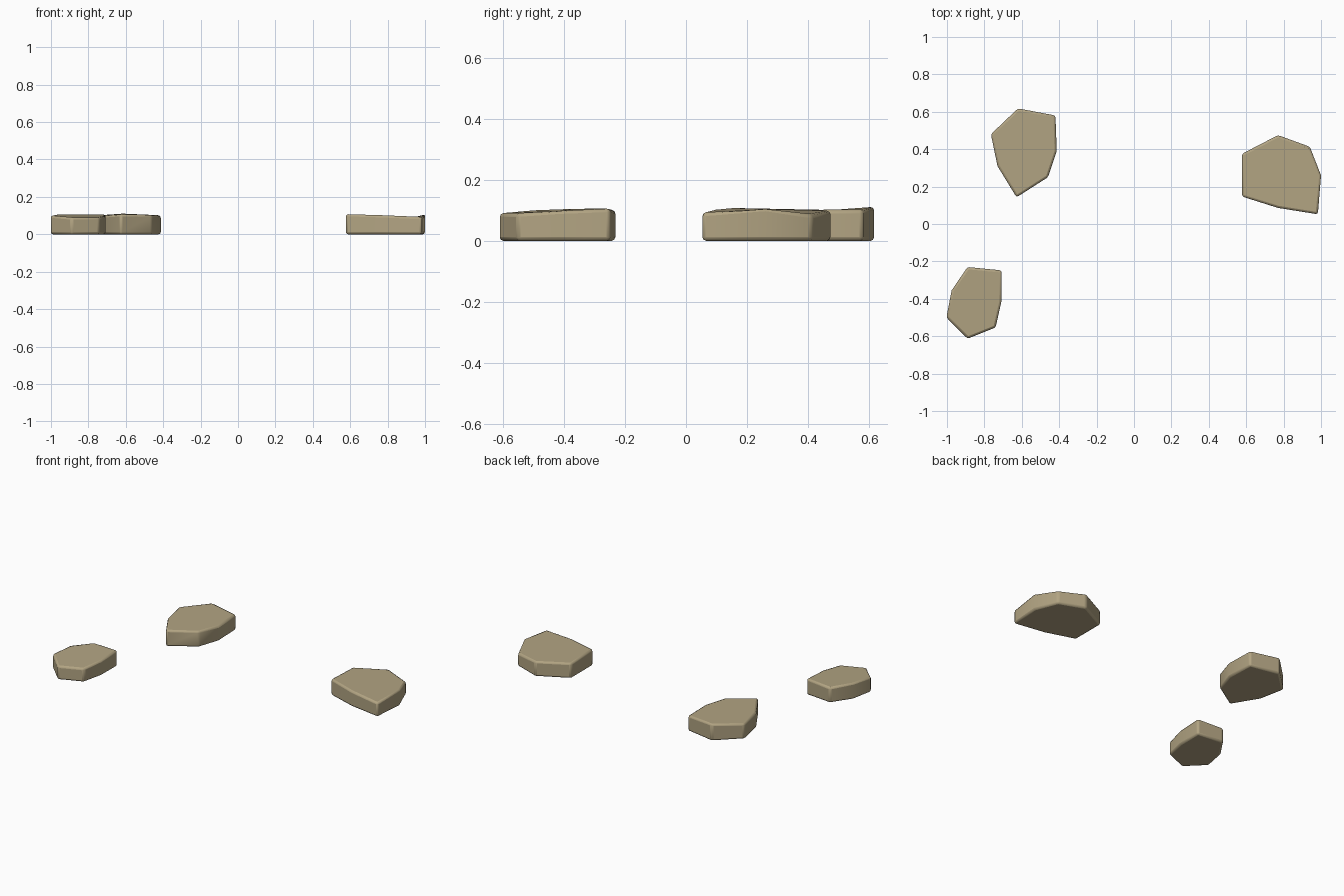
import bpy, bmesh, math

if "Cube" in bpy.data.objects:
    bpy.data.objects.remove(bpy.data.objects["Cube"])

# single sandy stone colour
mat = bpy.data.materials.new("sandy_stone")
mat.diffuse_color = (0.445, 0.371, 0.225, 1)
mat.use_nodes = True
mat.node_tree.nodes["Principled BSDF"].inputs["Base Color"].default_value = mat.diffuse_color


def flat_stone(name, outline):
    """Slab from a clockwise outline of (x, y, top height), with softened edges."""
    bm = bmesh.new()
    top = [bm.verts.new(p) for p in outline]
    bottom = [bm.verts.new((x, y, 0)) for x, y, _ in outline]
    bm.faces.new(top)
    bm.faces.new(bottom[::-1])
    n = len(outline)
    for i in range(n):
        j = (i + 1) % n
        bm.faces.new((top[i], bottom[i], bottom[j], top[j]))
    bmesh.ops.recalc_face_normals(bm, faces=bm.faces[:])
    me = bpy.data.meshes.new(name)
    bm.to_mesh(me)
    bm.free()
    me.materials.append(mat)
    ob = bpy.data.objects.new(name, me)
    bpy.context.collection.objects.link(ob)
    bpy.ops.object.select_all(action='DESELECT')
    ob.select_set(True)
    bpy.context.view_layer.objects.active = ob
    bpy.ops.object.shade_smooth_by_angle(angle=math.radians(40))
    # worn edges
    bev = ob.modifiers.new("worn_edges", 'BEVEL')
    bev.width = 0.012
    bev.segments = 2
    bev.limit_method = 'ANGLE'
    bev.angle_limit = math.radians(30)


# back left stone
flat_stone("back_left_stone", [
    (-0.62, 0.618, 0.112), (-0.42, 0.58, 0.102), (-0.413, 0.39, 0.1),
    (-0.46, 0.25, 0.104), (-0.628, 0.143, 0.108), (-0.73, 0.31, 0.1),
    (-0.765, 0.48, 0.1)])

# right stone
flat_stone("right_stone", [
    (0.577, 0.375, 0.1), (0.77, 0.475, 0.1), (0.94, 0.413, 0.085),
    (1.0, 0.26, 0.109), (0.983, 0.052, 0.092), (0.77, 0.086, 0.102),
    (0.577, 0.147, 0.108)])

# front left stone
flat_stone("front_left_stone", [
    (-0.89, -0.23, 0.1), (-0.707, -0.248, 0.106), (-0.709, -0.415, 0.1),
    (-0.74, -0.553, 0.09), (-0.89, -0.613, 0.09), (-1.003, -0.5, 0.1),
    (-0.975, -0.355, 0.108)])
